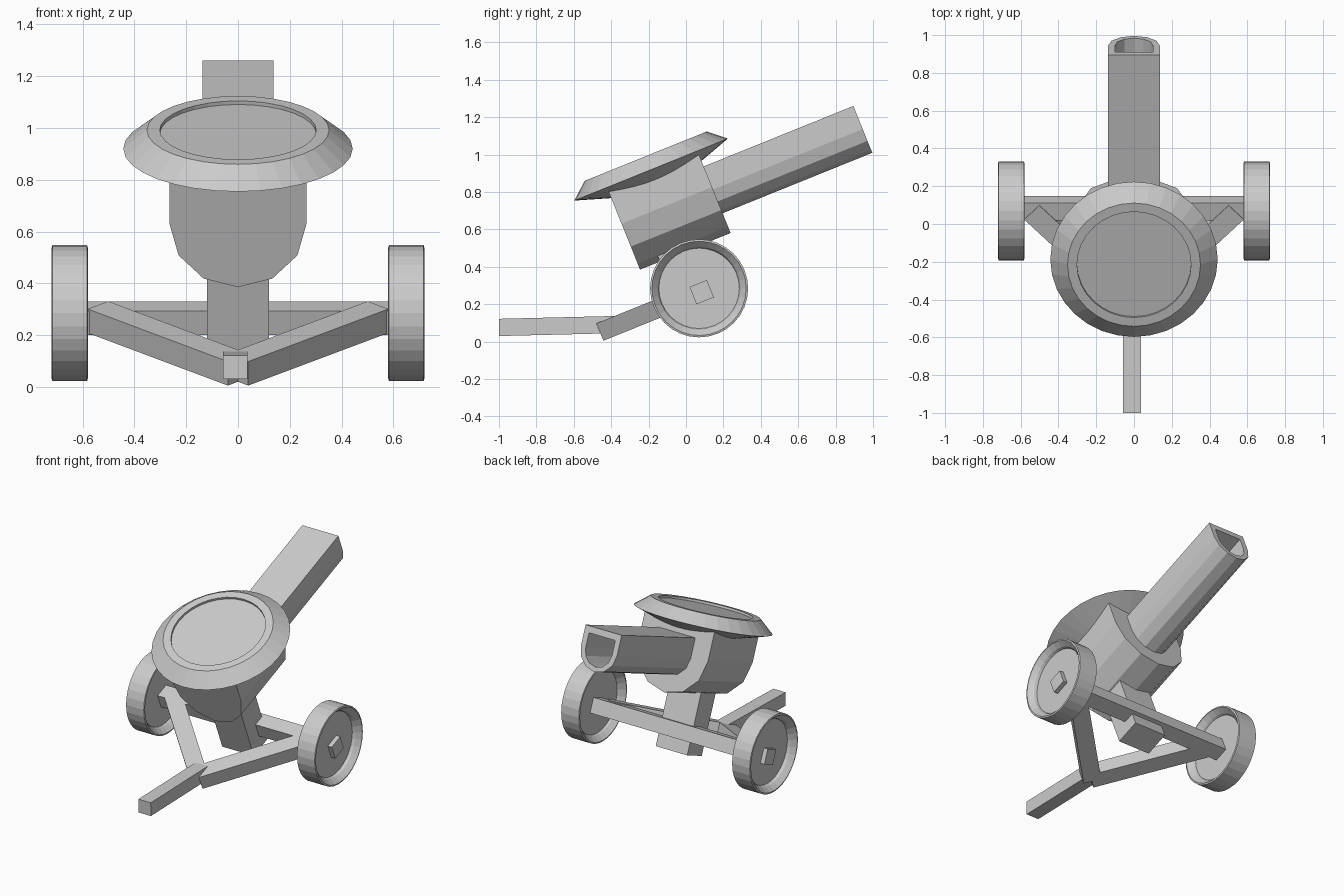
import bpy, bmesh, math
from mathutils import Matrix, Vector

if "Cube" in bpy.data.objects:
    bpy.data.objects.remove(bpy.data.objects["Cube"])

metal = bpy.data.materials.new("plain grey")
metal.diffuse_color = (0.6, 0.6, 0.6, 1)
metal.use_nodes = True
metal.node_tree.nodes["Principled BSDF"].inputs["Base Color"].default_value = metal.diffuse_color

# Whole gun tilts 22 degrees about the wheel centre: local axes (x, along, up)
TILT = Matrix.Translation((0, 0.07, 0.285)) @ Matrix.Rotation(math.radians(22), 4, 'X')


def loft(name, rings, matrix=TILT):
    """Skin equal-length rings of points and cap both ends."""
    bm = bmesh.new()
    loops = [[bm.verts.new(matrix @ Vector(p)) for p in ring] for ring in rings]
    n = len(loops[0])
    for a, b in zip(loops, loops[1:]):
        for i in range(n):
            j = (i + 1) % n
            bm.faces.new((a[i], a[j], b[j], b[i]))
    bm.faces.new(loops[0])
    bm.faces.new(loops[-1])
    bmesh.ops.recalc_face_normals(bm, faces=bm.faces)
    me = bpy.data.meshes.new(name)
    bm.to_mesh(me)
    bm.free()
    me.materials.append(metal)
    ob = bpy.data.objects.new(name, me)
    bpy.context.collection.objects.link(ob)
    return ob


def box(name, lo, hi, matrix=TILT):
    rings = [[(lo[0], y, lo[2]), (hi[0], y, lo[2]), (hi[0], y, hi[2]), (lo[0], y, hi[2])]
             for y in (lo[1], hi[1])]
    return loft(name, rings, matrix)


def u_ring(r, centre, top, y, seg=6):
    """Flat-topped U section with a round bottom."""
    pts = [(r, y, top)]
    for i in range(seg + 1):
        a = -math.pi * i / seg
        pts.append((r * math.cos(a), y, centre + r * math.sin(a)))
    return pts + [(-r, y, top)]


def circle(r, h, axis, n=32):
    out = []
    for i in range(n):
        a = 2 * math.pi * i / n
        c, s = r * math.cos(a), r * math.sin(a)
        out.append((c, s, h) if axis == 'Z' else (h, c, s))
    return out


# Body housing
loft("body", [u_ring(0.265, 0.476, 0.665, y) for y in (-0.255, 0.267)])

# Hollow barrel
loft("barrel", [u_ring(0.137, 0.462, 0.595, 0.22), u_ring(0.137, 0.462, 0.595, 1.13),
                u_ring(0.10, 0.457, 0.552, 1.13), u_ring(0.10, 0.457, 0.552, 0.28)])

# Round dish on top with a slightly sunken lid
loft("top_dish", [circle(r, h, 'Z') for r, h in
                  [(0.2, 0.605), (0.443, 0.685), (0.352, 0.762), (0.302, 0.762), (0.302, 0.747)]])

# Post under the body
box("post", (-0.12, -0.14, -0.16), (0.12, 0.03, 0.3))

# Axle beam, its square ends show as hubs
box("axle", (-0.7, -0.045, -0.074), (0.7, 0.055, 0.026))

# Wheels and converging frame legs
WHEEL = Matrix.Translation((0, 0.07, 0.285))
for side, s in (("left", -1), ("right", 1)):
    prof = [(0.215, 0.625), (0.222, 0.612), (0.252, 0.58), (0.262, 0.583),
            (0.262, 0.717), (0.252, 0.72), (0.222, 0.688), (0.215, 0.67)]
    loft(side + "_wheel", [circle(r, s * h, 'X') for r, h in prof], WHEEL)
    mid = TILT @ Matrix.Translation((s * 0.27, -0.2685, -0.018)) @ Matrix.Rotation(s * -math.pi / 4, 4, 'Z')
    box(side + "_frame_leg", (-0.0565, -0.383, -0.05), (0.0565, 0.383, 0.05), mid)

# Trail bar at the front
BAR = Matrix.Translation((-0.01, -1, 0.076)) @ Matrix.Rotation(math.radians(1.4), 4, 'X')
box("trail_bar", (-0.047, 0, -0.046), (0.047, 0.62, 0.046), BAR)
